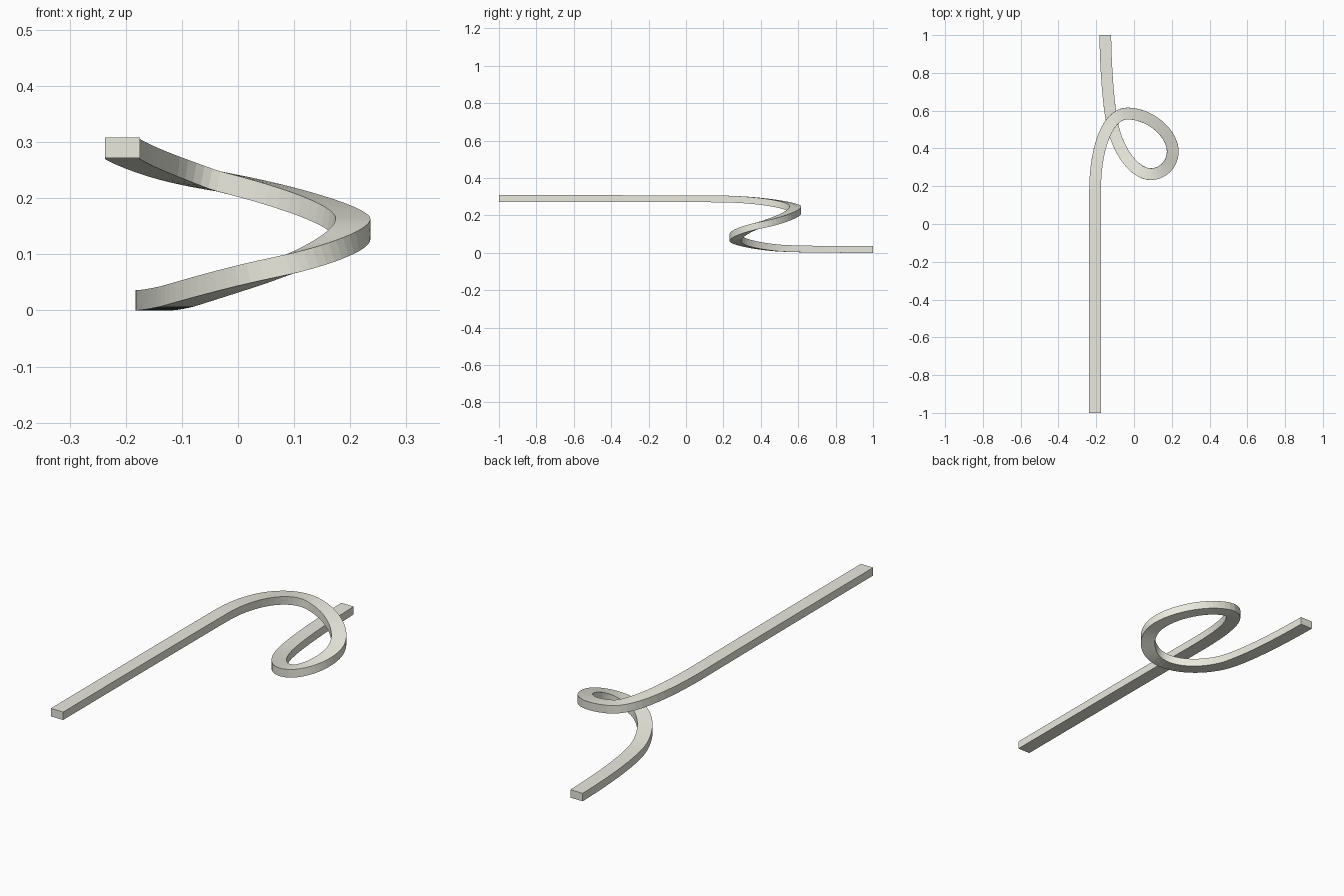
import bpy, bmesh
from mathutils import Vector
from mathutils.geometry import interpolate_bezier

if "Cube" in bpy.data.objects:
    bpy.data.objects.remove(bpy.data.objects["Cube"])

WIDTH, HEIGHT, STEPS = 0.062, 0.036, 14

# Path knots: (handle in, point, handle out)
knots = [
    (None, (-0.206, -1, 0.29), (-0.206, -0.6, 0.29)),
    ((-0.206, -0.1, 0.29), (-0.206, 0.18, 0.288), (-0.206, 0.40, 0.286)),
    ((-0.14, 0.585, 0.252), (-0.035, 0.585, 0.23), (0.085, 0.585, 0.205)),
    ((0.205, 0.48, 0.167), (0.205, 0.385, 0.145), (0.205, 0.315, 0.126)),
    ((0.15, 0.264, 0.10), (0.09, 0.264, 0.082), (0.0, 0.264, 0.058)),
    ((-0.078, 0.385, 0.034), (-0.108, 0.5, 0.025), (-0.138, 0.62, 0.018)),
    ((-0.150, 0.85, 0.018), (-0.152, 1, 0.018), None),
]

# Sample the path
path = []
for a, b in zip(knots, knots[1:]):
    pts = interpolate_bezier(Vector(a[1]), Vector(a[2]), Vector(b[0]), Vector(b[1]), STEPS + 1)
    path += pts if not path else pts[1:]

# Sweep an upright rectangle along the path
bm = bmesh.new()
rings = []
for i, p in enumerate(path):
    t = path[min(i + 1, len(path) - 1)] - path[max(i - 1, 0)]
    if i in (0, len(path) - 1):
        t = Vector((0, 1, 0))
    t.normalize()
    side = t.cross(Vector((0, 0, 1))).normalized()
    up = side.cross(t)
    rings.append([bm.verts.new(p + side * sx * WIDTH / 2 + up * sz * HEIGHT / 2)
                  for sx, sz in ((-1, -1), (1, -1), (1, 1), (-1, 1))])
for a, b in zip(rings, rings[1:]):
    for k in range(4):
        bm.faces.new((a[k], a[(k + 1) % 4], b[(k + 1) % 4], b[k]))
bm.faces.new(rings[0][::-1])
bm.faces.new(rings[-1])
bmesh.ops.recalc_face_normals(bm, faces=bm.faces)

mesh = bpy.data.meshes.new("looped_track")
bm.to_mesh(mesh)
bm.free()
track = bpy.data.objects.new("looped_track", mesh)
bpy.context.collection.objects.link(track)

# Pale cream colour
cream = bpy.data.materials.new("cream")
cream.diffuse_color = (0.82, 0.82, 0.74, 1)
cream.use_nodes = True
cream.node_tree.nodes["Principled BSDF"].inputs["Base Color"].default_value = cream.diffuse_color
mesh.materials.append(cream)
